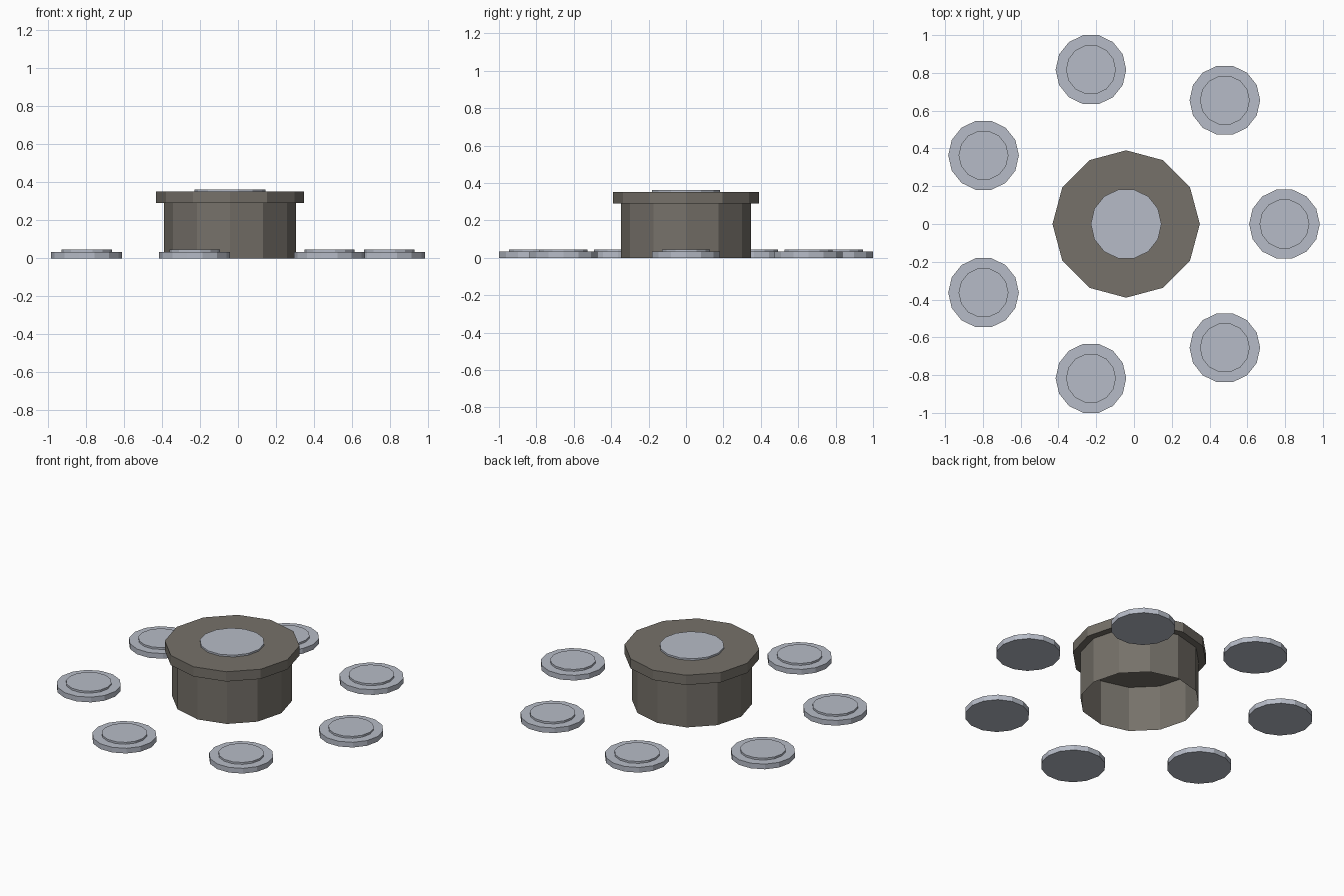
import bpy, bmesh, math

if "Cube" in bpy.data.objects:
    bpy.data.objects.remove(bpy.data.objects["Cube"])

CX = -0.0415          # shared centre of table and seat ring
RING = 0.838          # ring radius of the seats


def material(name, rgb):
    m = bpy.data.materials.new(name)
    m.diffuse_color = (*rgb, 1.0)
    m.use_nodes = True
    m.node_tree.nodes["Principled BSDF"].inputs["Base Color"].default_value = m.diffuse_color
    return m


stone = material("warm_grey_stone", (0.18, 0.165, 0.142))
metal = material("pale_blue_grey", (0.47, 0.50, 0.57))


def prism(name, sections, sides, mat, x, y, cap_bottom=True):
    """Stack of rings given as (radius, z), flat shaded, capped on top."""
    bm = bmesh.new()
    rings = []
    for r, z in sections:
        rings.append([bm.verts.new((r * math.cos(math.tau * i / sides),
                                    r * math.sin(math.tau * i / sides), z))
                      for i in range(sides)])
    for a, b in zip(rings, rings[1:]):
        for i in range(sides):
            j = (i + 1) % sides
            bm.faces.new((a[i], a[j], b[j], b[i]))
    bm.faces.new(rings[-1])
    if cap_bottom:
        bm.faces.new(rings[0][::-1])
    me = bpy.data.meshes.new(name)
    bm.to_mesh(me)
    bm.free()
    me.materials.append(mat)
    ob = bpy.data.objects.new(name, me)
    ob.location = (x, y, 0)
    bpy.context.collection.objects.link(ob)
    return ob


# Central pedestal: hollow underneath
prism("pedestal_body", [(0.347, 0), (0.347, 0.29)], 12, stone, CX, 0, cap_bottom=False)
# Overhanging rim slab
prism("pedestal_rim", [(0.39, 0.29), (0.39, 0.352)], 12, stone, CX, 0)
# Inset disc on top
prism("top_disc", [(0.187, 0.345), (0.187, 0.363)], 14, metal, CX, 0)

# Seven stepped discs around the pedestal
for k in range(7):
    a = math.tau * k / 7
    prism(f"stepped_disc_{k + 1}",
          [(0.187, 0), (0.187, 0.033), (0.132, 0.033), (0.132, 0.045)],
          14, metal, CX + RING * math.cos(a), RING * math.sin(a))
